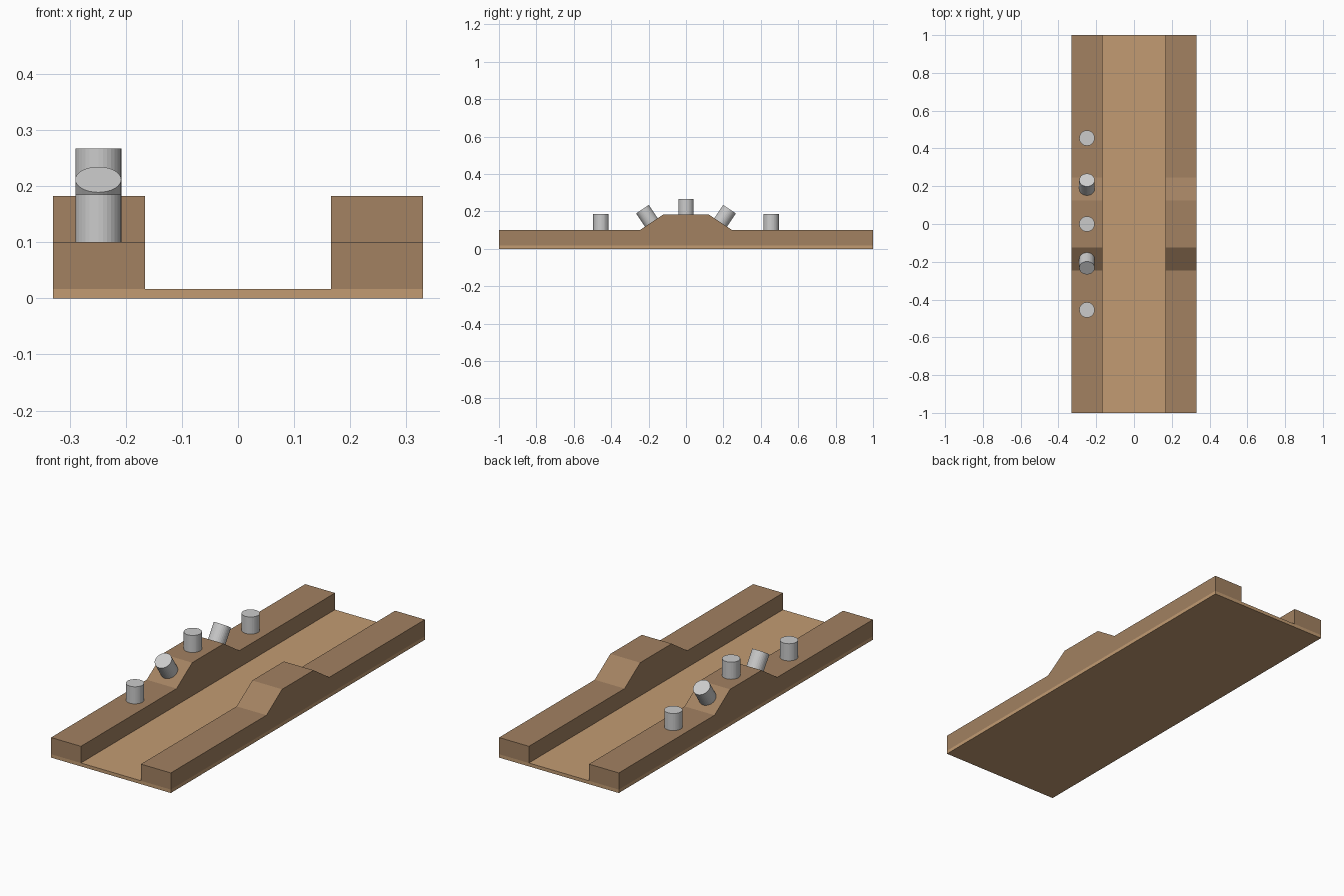
import bpy, bmesh
from math import atan2, sin, cos
from mathutils import Vector

if "Cube" in bpy.data.objects:
    bpy.data.objects.remove(bpy.data.objects["Cube"])

HALF_W, INNER, FLOOR = 0.33, 0.1655, 0.017
LOW, HIGH = 0.10, 0.182
FOOT, CREST = 0.247, 0.124


def material(name, color):
    m = bpy.data.materials.new(name)
    m.diffuse_color = color
    m.use_nodes = True
    m.node_tree.nodes["Principled BSDF"].inputs["Base Color"].default_value = m.diffuse_color
    return m


wood_light = material("light_wood", (0.54, 0.33, 0.17, 1))
wood_dark = material("dark_wood", (0.36, 0.22, 0.12, 1))


def extrude_profile(name, profile, x0, x1, mat):
    """Extrude a (y, z) profile along x."""
    bm = bmesh.new()
    face = bm.faces.new([bm.verts.new((x0, y, z)) for y, z in profile])
    res = bmesh.ops.extrude_face_region(bm, geom=[face])
    verts = [v for v in res["geom"] if isinstance(v, bmesh.types.BMVert)]
    bmesh.ops.translate(bm, verts=verts, vec=(x1 - x0, 0, 0))
    bmesh.ops.recalc_face_normals(bm, faces=bm.faces)
    me = bpy.data.meshes.new(name)
    bm.to_mesh(me)
    bm.free()
    me.materials.append(mat)
    ob = bpy.data.objects.new(name, me)
    bpy.context.collection.objects.link(ob)
    return ob


# Floor board
extrude_profile("floor_board", [(-1, 0), (1, 0), (1, FLOOR), (-1, FLOOR)],
                -HALF_W, HALF_W, wood_light)

# Side rails with a raised hump in the middle
rail = [(-1, FLOOR), (1, FLOOR), (1, LOW), (FOOT, LOW), (CREST, HIGH),
        (-CREST, HIGH), (-FOOT, LOW), (-1, LOW)]
extrude_profile("left_rail", rail, -HALF_W, -INNER, wood_dark)
extrude_profile("right_rail", rail, INNER, HALF_W, wood_dark)

# Pegs standing square to the left rail surface: (y, z of base, tilt)
slope = atan2(HIGH - LOW, FOOT - CREST)
mid_y, mid_z = (FOOT + CREST) / 2, (HIGH + LOW) / 2
pegs = [(-0.455, LOW, 0), (-mid_y, mid_z, slope), (0, HIGH, 0),
        (mid_y, mid_z, -slope), (0.455, LOW, 0)]
length = 0.085
for i, (y, z, tilt) in enumerate(pegs):
    axis = Vector((0, -sin(tilt), cos(tilt)))
    bpy.ops.mesh.primitive_cylinder_add(
        vertices=32, radius=0.041, depth=length,
        location=Vector((-0.249, y, z)) + axis * length / 2,
        rotation=(tilt, 0, 0))
    bpy.context.object.name = f"peg_{i + 1}"
